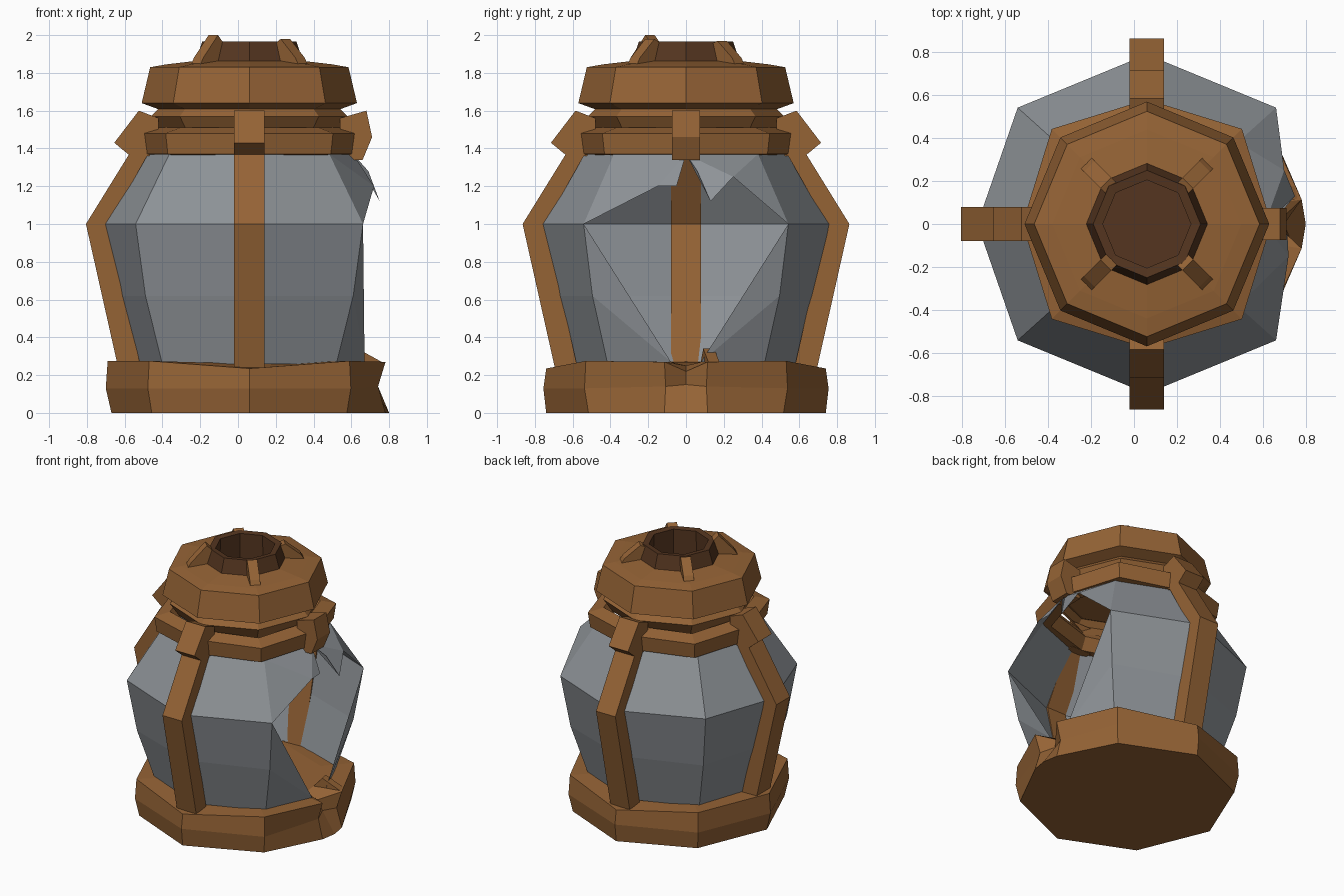
import bpy, bmesh
from math import radians, cos, sin

if "Cube" in bpy.data.objects:
    bpy.data.objects.remove(bpy.data.objects["Cube"])

CX = 0.06  # lantern axis sits slightly right of centre
OCT = [i * 45 for i in range(8)]
GLASS_ANGLES = [0, 42, 90, 138, 180, 222, 270, 318]


def material(name, rgb):
    m = bpy.data.materials.new(name)
    m.diffuse_color = (*rgb, 1)
    m.use_nodes = True
    m.node_tree.nodes["Principled BSDF"].inputs["Base Color"].default_value = m.diffuse_color
    return m


BROWN = material("brown_wood", (0.30, 0.125, 0.036))
DARK = material("dark_wood", (0.09, 0.036, 0.014))
GLASS = material("grey_glass", (0.27, 0.29, 0.31))


def polar(r, a, z):
    return (CX + r * cos(radians(a)), r * sin(radians(a)), z)


def finish(name, bm, mat):
    bmesh.ops.recalc_face_normals(bm, faces=bm.faces)
    me = bpy.data.meshes.new(name)
    bm.to_mesh(me)
    bm.free()
    me.materials.append(mat)
    ob = bpy.data.objects.new(name, me)
    bpy.context.collection.objects.link(ob)
    return ob


def lathe(name, profile, mat, angles=OCT, special={}, caps="", skip=()):
    """Revolve (r, z) points; special replaces the profile at some angles."""
    bm = bmesh.new()
    cols = [[bm.verts.new(polar(r, a, z)) for r, z in special.get(a, profile)]
            for a in angles]
    n, m = len(cols), len(profile)
    for i in range(n):
        if i in skip:
            continue
        a, b = cols[i], cols[(i + 1) % n]
        for j in range(m if "loop" in caps else m - 1):
            k = (j + 1) % m
            bm.faces.new((a[j], b[j], b[k], a[k]))
    if "bottom" in caps:
        bm.faces.new([c[0] for c in cols])
    if "top" in caps:
        bm.faces.new([c[-1] for c in cols])
    return finish(name, bm, mat)


def corners(profile, scale):
    """Same profile pushed out on the diagonals, for a squarer octagon."""
    return {a: [(r * scale, z) for r, z in profile] for a in OCT[1::2]}


def radial_prism(name, profile, width, angle, mat):
    """Extrude an (r, z) outline sideways and place it around the axis."""
    bm = bmesh.new()
    c, s = cos(radians(angle)), sin(radians(angle))
    sides = [[bm.verts.new((CX + r * c - t * s, r * s + t * c, z)) for r, z in profile]
             for t in (-width / 2, width / 2)]
    for side in sides:
        bm.faces.new(side)
    n = len(profile)
    for i in range(n):
        j = (i + 1) % n
        bm.faces.new((sides[0][i], sides[0][j], sides[1][j], sides[1][i]))
    return finish(name, bm, mat)


# Base, notched where the right side is broken
notch = [(0.74, 0), (0.64, 0.15), (0.60, 0.22), (0.5, 0.25)]
lip = [(0.73, 0), (0.69, 0.14), (0.73, 0.27), (0.52, 0.27)]
dip = [(0.74, 0), (0.755, 0.13), (0.74, 0.235), (0.52, 0.26)]
lathe("base", [(0.73, 0), (0.76, 0.13), (0.75, 0.275), (0.52, 0.27)], BROWN,
      angles=[0, 9] + OCT[1:] + [351],
      special={0: notch, 9: lip, 351: lip, 90: dip, 270: dip}, caps="bottom top")
radial_prism("base_splinter", [(0.5, 0.25), (0.58, 0.34), (0.71, 0.27)], 0.06, 12, BROWN)

# Glass body, with the two octants around the right side left out
axis = [(0.60, 0.26), (0.695, 0.62), (0.79, 1.0), (0.55, 1.37)]
diag = [(0.62, 0.26), (0.74, 0.62), (0.81, 1.0), (0.57, 1.37)]
lathe("glass_body", axis, GLASS, angles=GLASS_ANGLES,
      special={a: diag for a in GLASS_ANGLES[1::2]}, skip=(0, 7))

# Broken glass around the diamond-shaped hole
bm = bmesh.new()
for s, rim in ((-1, [(0.72, -0.15, 1.2), (0.715, -0.05, 1.2)]),
               (1, [(0.70, 0.25, 1.25), (0.75, 0.13, 1.12), (0.69, 0.06, 1.28)])):
    d = [polar(r, 42 * s, z) for r, z in diag]
    foot, crown = (0.67, 0.08 * s, 0.27), polar(0.55, 0, 1.37)
    tris = [(d[0], foot, d[1]), (d[1], foot, d[2]), (d[3], d[2], rim[0]), (d[3], rim[0], crown)]
    tris += [(p, q, crown) for p, q in zip(rim, rim[1:])]
    for tri in tris:
        bm.faces.new([bm.verts.new(p) for p in tri])
bmesh.ops.remove_doubles(bm, verts=bm.verts, dist=0.001)
finish("broken_glass", bm, GLASS)

# Straps on three sides; clips on all four, the right one shortened
strap = [(0.57, 0.22), (0.69, 0.22), (0.865, 1.0), (0.63, 1.38), (0.53, 1.38), (0.745, 1.0)]
clip = [(0.48, 1.36), (0.63, 1.36), (0.715, 1.43), (0.585, 1.6), (0.48, 1.56)]
for name, a in (("back", 90), ("left", 180), ("front", 270)):
    radial_prism(name + "_strap", strap, 0.16, a, BROWN)
    radial_prism(name + "_clip", clip, 0.16, a, BROWN)
radial_prism("right_clip", [(0.48, 1.34), (0.6, 1.34), (0.65, 1.46), (0.62, 1.6), (0.48, 1.56)],
             0.15, 0, BROWN)

# Collar band, neck and cap
band = [(0.48, 1.36), (0.565, 1.37), (0.58, 1.48), (0.48, 1.51), (0.44, 1.45)]
lathe("collar_band", band, BROWN, special=corners(band, 1.08), caps="loop")
lathe("neck", [(0.46, 1.48), (0.52, 1.57), (0.47, 1.62)], BROWN)
lathe("cap", [(0.46, 1.6), (0.57, 1.64), (0.525, 1.83), (0.44, 1.845), (0.27, 1.865), (0.22, 1.76)],
      BROWN, caps="bottom")

# Vent ring, its floor and four lugs
lathe("vent_ring", [(0.29, 1.84), (0.25, 1.965), (0.205, 1.96), (0.21, 1.76)], DARK, caps="loop")
lathe("vent_floor", [(0.23, 1.75), (0.23, 1.77)], DARK, caps="bottom top")
for i, top in enumerate((1.97, 1.97, 2.0, 1.98)):
    radial_prism(f"lug_{i + 1}", [(0.22, 1.83), (0.41, 1.83), (0.38, 1.88), (0.27, top), (0.22, 1.95)],
                 0.07, 45 + 90 * i, BROWN)
